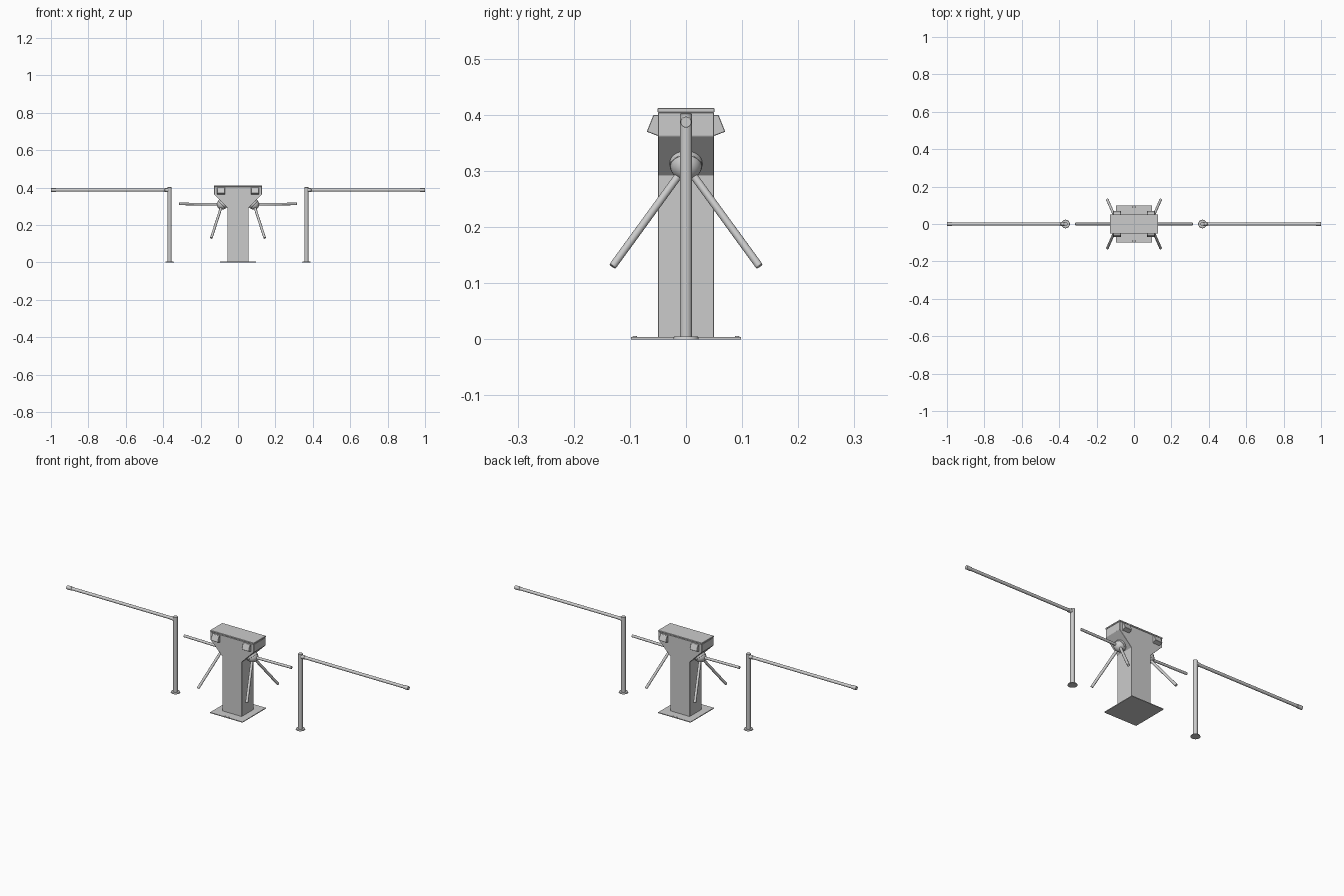
import bpy, bmesh, math
from mathutils import Vector

if "Cube" in bpy.data.objects:
    bpy.data.objects.remove(bpy.data.objects["Cube"])


def finish(name, bm, smooth=True):
    bmesh.ops.recalc_face_normals(bm, faces=bm.faces)
    me = bpy.data.meshes.new(name)
    bm.to_mesh(me)
    bm.free()
    ob = bpy.data.objects.new(name, me)
    bpy.context.collection.objects.link(ob)
    if smooth:
        bpy.ops.object.select_all(action='DESELECT')
        ob.select_set(True)
        bpy.context.view_layer.objects.active = ob
        bpy.ops.object.shade_smooth_by_angle(angle=math.radians(35))
    return ob


def bevel(ob, width, segments=2):
    m = ob.modifiers.new("edge_bevel", 'BEVEL')
    m.width, m.segments, m.limit_method = width, segments, 'ANGLE'


def rod(name, a, b, r, r2=None, rim=0.0, sides=32):
    a, b = Vector(a), Vector(b)
    bm = bmesh.new()
    bmesh.ops.create_cone(bm, cap_ends=True, segments=sides, radius1=r,
                          radius2=r if r2 is None else r2, depth=(b - a).length)
    bm.transform(Vector((b - a)).to_track_quat('Z', 'Y').to_matrix().to_4x4())
    bmesh.ops.translate(bm, verts=bm.verts, vec=(a + b) / 2)
    ob = finish(name, bm)
    if rim:
        bevel(ob, rim)
    return ob


def box(name, lo, hi):
    bm = bmesh.new()
    bmesh.ops.create_cube(bm, size=1)
    for v in bm.verts:
        v.co = Vector([lo[i] if v.co[i] < 0 else hi[i] for i in range(3)])
    return finish(name, bm, False)


def extrude(name, points, vec):
    bm = bmesh.new()
    face = bm.faces.new([bm.verts.new(p) for p in points])
    geo = bmesh.ops.extrude_face_region(bm, geom=[face])["geom"]
    bmesh.ops.translate(bm, vec=vec,
                        verts=[g for g in geo if isinstance(g, bmesh.types.BMVert)])
    return finish(name, bm, False)


# Cabinet: straight column flaring into a wide head
half = [(0.057, 0.003), (0.057, 0.292), (0.127, 0.362), (0.127, 0.404)]
outline = half + [(-x, z) for x, z in reversed(half)]
bevel(extrude("cabinet", [(x, -0.05, z) for x, z in outline], (0, 0.1, 0)), 0.001, 1)
bevel(box("cabinet_lid", (-0.128, -0.051, 0.4045), (0.128, 0.051, 0.412)), 0.001, 1)
box("base_plate", (-0.095, -0.098, 0), (0.095, 0.098, 0.004))

# Anchor bolts on the base plate
for sy in (-1, 1):
    for x in (-0.01, 0.01):
        rod("anchor_bolt", (x, sy * 0.091, 0.003), (x, sy * 0.091, 0.006), 0.004,
            rim=0.0008, sides=16)

for s in (-1, 1):
    # Wedge shaped readers on both faces of the head
    for sy in (-1, 1):
        prof = [(0.049, 0.40), (0.058, 0.40), (0.07, 0.37), (0.049, 0.362)]
        ob = extrude("card_reader", [(s * 0.070, sy * y, z) for y, z in prof],
                     (s * 0.041, 0, 0))
        bevel(ob, 0.001, 1)

    # Tripod hub on the sloped underside
    hub = Vector((s * 0.085, 0, 0.31))
    axis = Vector((s, 0, -1)).normalized()
    rod("hub_flange", hub - axis * 0.012, hub + axis * 0.003, 0.029, rim=0.001)
    bm = bmesh.new()
    bmesh.ops.create_uvsphere(bm, u_segments=32, v_segments=16, radius=0.028)
    bmesh.ops.translate(bm, verts=bm.verts, vec=hub)
    finish("hub_dome", bm)

    # Three arms
    for tip in ((0.315, 0, 0.313), (0.143, 0.131, 0.13), (0.143, -0.131, 0.13)):
        rod("tripod_arm", hub, (s * tip[0], tip[1], tip[2]), 0.0068, rim=0.0015)

    # Guide rail: floor flange, post, bar and end collars
    px = s * 0.366
    rod("post_flange", (px, 0, 0), (px, 0, 0.005), 0.023, 0.021)
    rod("rail_post", (px, 0, 0.003), (px, 0, 0.402), 0.011, rim=0.001)
    rod("guide_rail", (px, 0, 0.387), (s * 0.98, 0, 0.387), 0.008)
    rod("rail_joint", (px, 0, 0.387), (s * 0.392, 0, 0.387), 0.0098, rim=0.001)
    rod("rail_end_cap", (s * 0.972, 0, 0.387), (s, 0, 0.387), 0.0098, rim=0.001)
